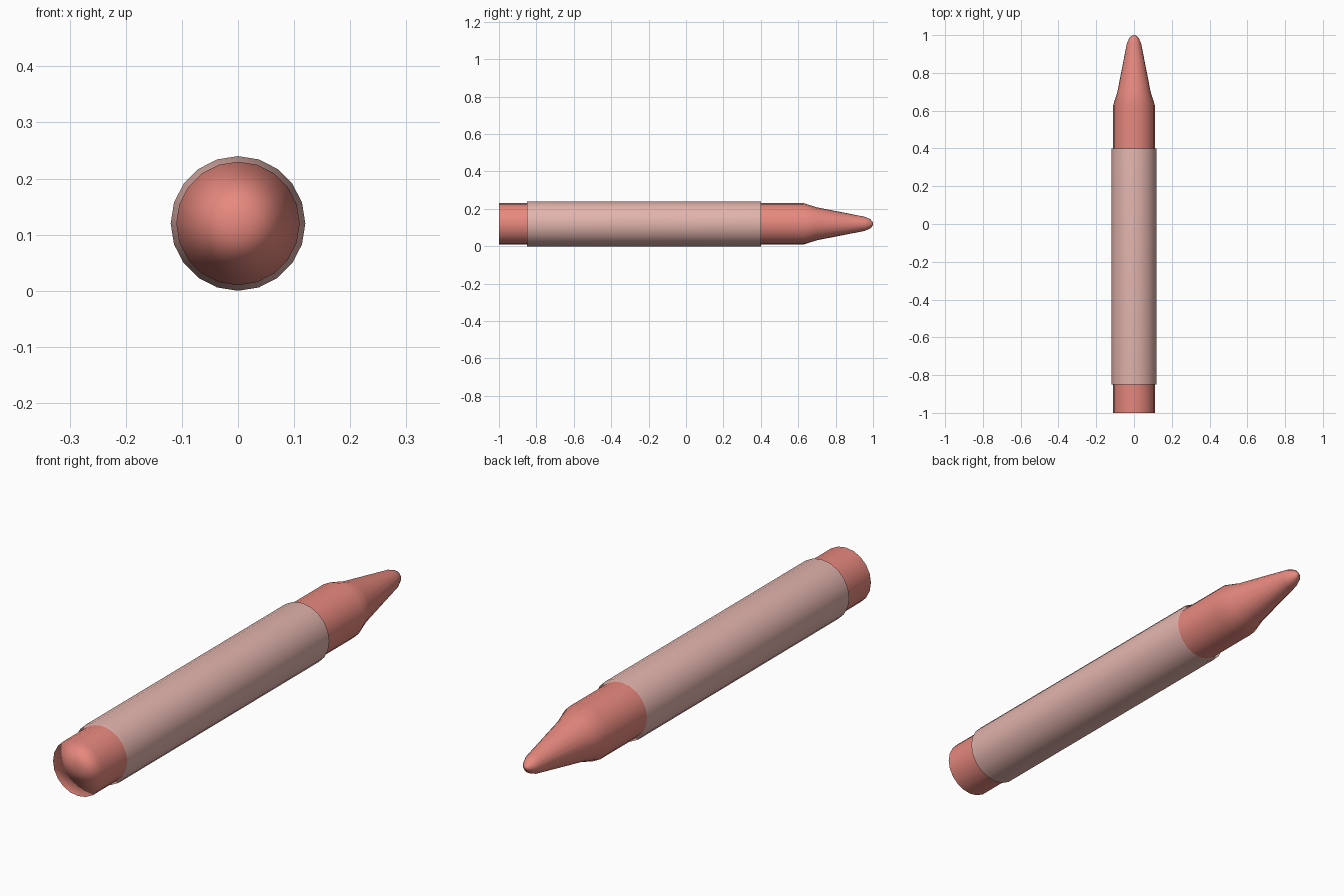
import bpy
import bmesh
from math import cos, sin, tau

SIDES = 20
AXIS_Z = 0.12

cube = bpy.data.objects.get("Cube")
if cube:
    bpy.data.objects.remove(cube, do_unlink=True)


def make_material(name, rgb):
    mat = bpy.data.materials.new(name)
    mat.use_nodes = True
    colour = (*rgb, 1.0)
    mat.diffuse_color = colour
    bsdf = mat.node_tree.nodes["Principled BSDF"]
    bsdf.inputs["Base Color"].default_value = colour
    bsdf.inputs["Roughness"].default_value = 0.8
    return mat


def lathe_along_y(name, profile, mat):
    """Turn (y, radius) points round the long axis; both ends close to a point."""
    bm = bmesh.new()
    rings = []
    for y, r in profile:
        rings.append([bm.verts.new((r * cos(tau * i / SIDES), y,
                                    AXIS_Z + r * sin(tau * i / SIDES)))
                      for i in range(SIDES)])
    for a, b in zip(rings, rings[1:]):
        for i in range(SIDES):
            j = (i + 1) % SIDES
            bm.faces.new((a[i], b[i], b[j], a[j]))
    for ring, y in ((rings[0], profile[0][0]), (rings[-1], profile[-1][0])):
        centre = bm.verts.new((0, y, AXIS_Z))
        for i in range(SIDES):
            bm.faces.new((ring[i], ring[(i + 1) % SIDES], centre))
    bmesh.ops.recalc_face_normals(bm, faces=bm.faces)
    for face in bm.faces:
        face.smooth = True
    mesh = bpy.data.meshes.new(name)
    bm.to_mesh(mesh)
    bm.free()
    mesh.materials.append(mat)
    obj = bpy.data.objects.new(name, mesh)
    bpy.context.collection.objects.link(obj)
    # Large side faces lead the soft shading
    obj.modifiers.new("soft_shading", "WEIGHTED_NORMAL").mode = "FACE_AREA"
    return obj


wax = make_material("salmon_wax", (0.80, 0.25, 0.21))
paper = make_material("pale_pink_paper", (0.77, 0.46, 0.42))

# Wax stick with a shoulder, a long taper and a rounded tip
lathe_along_y("wax_stick", [(-1.0, 0.11), (0.63, 0.11), (0.70, 0.088),
                            (0.955, 0.038), (0.985, 0.025), (1.0, 0.008)], wax)

# Paper sleeve round the middle
lathe_along_y("paper_sleeve", [(-0.85, 0.12), (0.40, 0.12)], paper)
